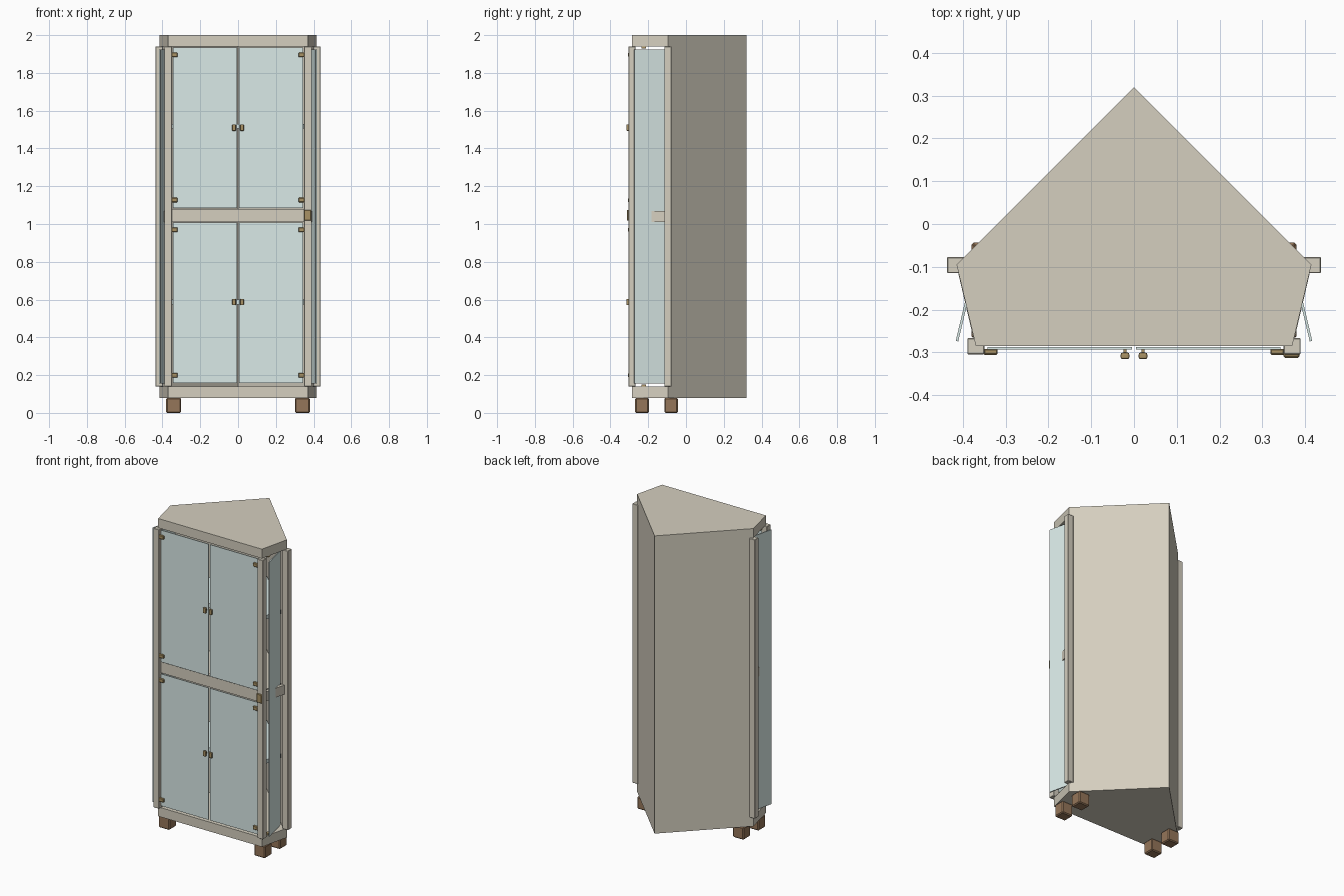
import bpy, math
from mathutils import Vector

if "Cube" in bpy.data.objects:
    bpy.data.objects.remove(bpy.data.objects["Cube"])


def material(name, rgb, alpha=1.0):
    m = bpy.data.materials.new(name)
    m.diffuse_color = (*rgb, alpha)
    m.use_nodes = True
    m.node_tree.nodes["Principled BSDF"].inputs["Base Color"].default_value = m.diffuse_color
    return m


WOOD = material("painted_wood", (0.66, 0.62, 0.52))
GLASS = material("pale_glass", (0.70, 0.82, 0.80))
BRASS = material("brass", (0.40, 0.29, 0.13))
FOOT = material("dark_wood", (0.30, 0.18, 0.10))

OUTLINE = [(0, 0.32), (-0.415, -0.095), (-0.37, -0.285), (0.37, -0.285), (0.415, -0.095)]


def bevel(ob, width, segments=1):
    mod = ob.modifiers.new("bevel", 'BEVEL')
    mod.width = width
    mod.segments = segments


def prism(name, points, z0, z1, mat):
    n = len(points)
    verts = [(x, y, z) for z in (z0, z1) for x, y in points]
    faces = [tuple(range(n))[::-1], tuple(range(n, 2 * n))]
    faces += [(i, (i + 1) % n, (i + 1) % n + n, i + n) for i in range(n)]
    mesh = bpy.data.meshes.new(name)
    mesh.from_pydata(verts, [], faces)
    mesh.materials.append(mat)
    ob = bpy.data.objects.new(name, mesh)
    bpy.context.collection.objects.link(ob)
    return ob


def box(name, x, y, z, mat, round_edge=0.0, segments=1):
    (x0, x1), y, z = sorted(x), sorted(y), sorted(z)
    ob = prism(name, [(x0, y[0]), (x1, y[0]), (x1, y[1]), (x0, y[1])], z[0], z[1], mat)
    if round_edge:
        bevel(ob, round_edge, segments)
    return ob


def slat(name, a, b, thick, z0, z1, mat):
    """Upright board running between two plan points."""
    a, b = Vector(a), Vector(b)
    d = (b - a).normalized()
    n = Vector((-d.y, d.x)) * thick / 2
    pts = [a - n, b - n, b + n, a + n]
    if (pts[1] - pts[0]).cross(pts[2] - pts[1]) < 0:
        pts.reverse()
    return prism(name, [tuple(p) for p in pts], z0, z1, mat)


# plinth, top and inner shelves follow the five-sided plan
prism("plinth", OUTLINE, 0.08, 0.14, WOOD)
prism("top_slab", OUTLINE, 1.94, 2.0, WOOD)
for name, z, t in (("lower_shelf", 0.575, 0.025), ("middle_shelf", 1.025, 0.03), ("upper_shelf", 1.505, 0.025)):
    prism(name, [(x * 0.88, y * 0.88) for x, y in OUTLINE], z, z + t, GLASS if t < 0.03 else WOOD)

# front crossbar and lock plate
box("front_crossbar", (-0.35, 0.35), (-0.285, -0.255), (1.01, 1.08), WOOD)
box("lock_plate", (0.35, 0.387), (-0.313, -0.303), (1.018, 1.075), BRASS, 0.003)

for side, s in (("left", -1), ("right", 1)):
    # back wall
    prism(side + "_back_wall",
          [(0, 0.32), (s * 0.405, -0.085), (s * 0.39, -0.1), (0, 0.29)][::-s],
          0.14, 1.94, WOOD)
    # corner posts
    box(side + "_front_post", (s * 0.35, s * 0.39), (-0.305, -0.267), (0.14, 1.94), WOOD, 0.002)
    box(side + "_rear_post", (s * 0.397, s * 0.437), (-0.115, -0.077), (0.14, 1.94), WOOD, 0.002)
    # side crossbar and tilted side glass with pivot pins
    slat(side + "_side_crossbar", (s * 0.402, -0.11), (s * 0.366, -0.265), 0.02, 1.01, 1.07, WOOD)
    slat(side + "_side_glass", (s * 0.374, -0.105), (s * 0.414, -0.274), 0.006, 0.155, 1.925, GLASS)
    for z in (0.14, 1.93):
        box(side + "_pivot_pin", (s * 0.36, s * 0.38), (-0.235, -0.213), (z, z + 0.01), BRASS)
    # feet
    for name, y in (("front_foot", -0.233), ("rear_foot", -0.079)):
        box(side + "_" + name, (s * 0.302, s * 0.38), (y - 0.036, y + 0.036), (0, 0.08), FOOT, 0.006)
    # glass doors with knob and two hinges each
    for level, z0, z1, knob_z, hinges in (("lower", 0.157, 1.008, 0.587, (0.2, 0.97)),
                                          ("upper", 1.085, 1.935, 1.51, (1.127, 1.895))):
        tag = side + "_" + level
        box(tag + "_door_glass", (s * 0.005, s * 0.343), (-0.293, -0.288), (z0, z1), GLASS)
        box(tag + "_knob", (s * 0.011, s * 0.031), (-0.316, -0.301),
            (knob_z - 0.017, knob_z + 0.017), BRASS, 0.004, 2)
        box(tag + "_knob_stem", (s * 0.017, s * 0.025), (-0.302, -0.292),
            (knob_z - 0.005, knob_z + 0.005), BRASS)
        for z in hinges:
            box(tag + "_hinge", (s * 0.319, s * 0.352), (-0.306, -0.292),
                (z - 0.012, z + 0.012), BRASS, 0.003)
